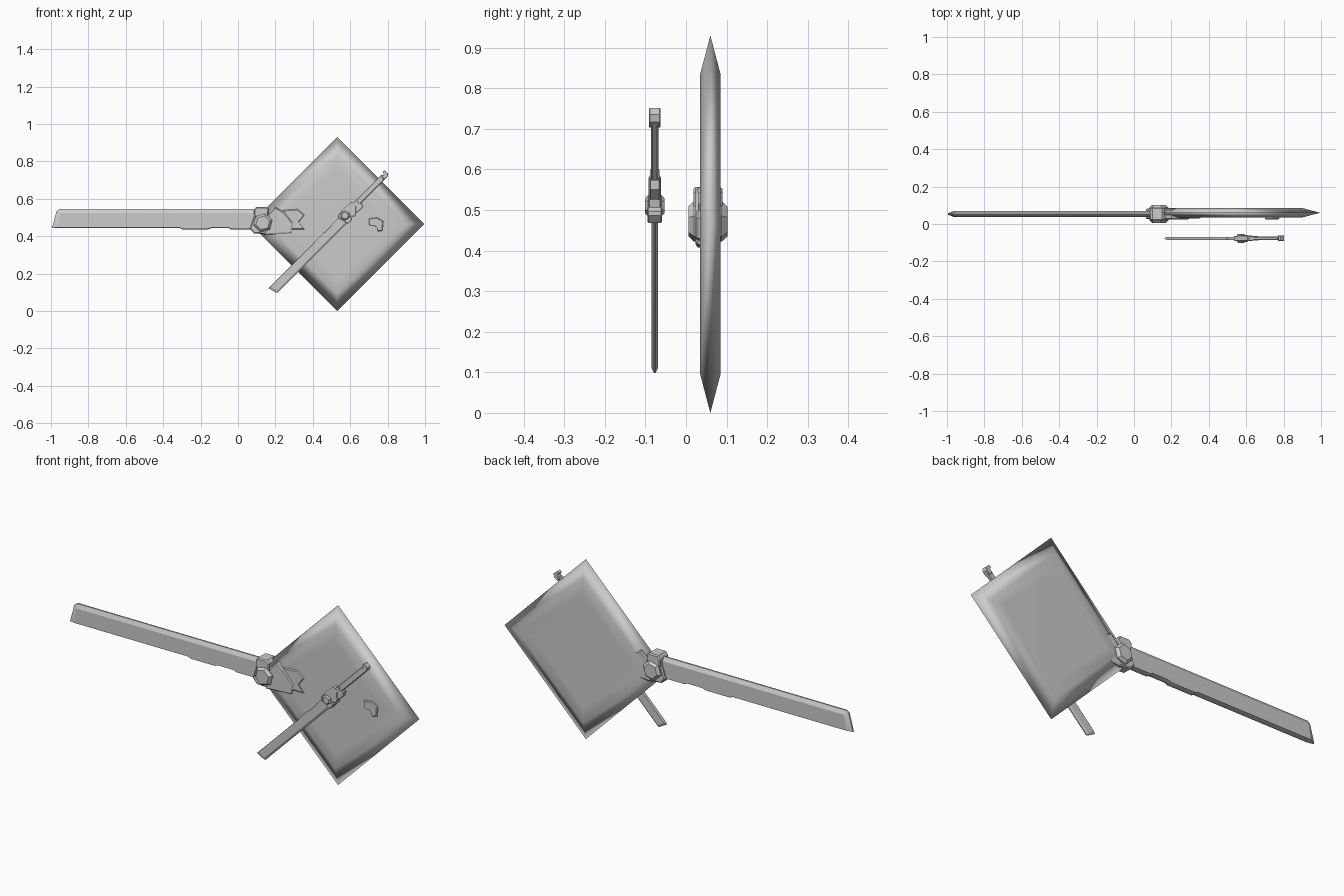
import bpy, bmesh, math
from mathutils import Matrix, Vector

if "Cube" in bpy.data.objects:
    bpy.data.objects.remove(bpy.data.objects["Cube"])

steel = bpy.data.materials.new("plain_grey")
steel.use_nodes = True
GREY = (0.6, 0.6, 0.6, 1)
steel.diffuse_color = GREY
steel.node_tree.nodes["Principled BSDF"].inputs["Base Color"].default_value = GREY


def slab(name, rings, y, matrix=Matrix(), smooth=180):
    """Symmetric slab: (outline, half thickness) rings, from the rim to the face."""
    bm = bmesh.new()
    stack = [(o, -h) for o, h in reversed(rings)]
    stack += [(o, h) for o, h in rings if h > 0]
    loops = [[bm.verts.new((x, y + dy, z)) for x, z in o] for o, dy in stack]
    count = len(loops[0])
    for a, b in zip(loops, loops[1:]):
        for i in range(count):
            j = (i + 1) % count
            bm.faces.new((a[i], a[j], b[j], b[i]))
    bm.faces.new(loops[0])
    bm.faces.new(loops[-1])
    bmesh.ops.transform(bm, matrix=matrix, verts=bm.verts)
    bmesh.ops.recalc_face_normals(bm, faces=bm.faces)
    mesh = bpy.data.meshes.new(name)
    bm.to_mesh(mesh)
    bm.free()
    mesh.materials.append(steel)
    obj = bpy.data.objects.new(name, mesh)
    bpy.context.collection.objects.link(obj)
    bpy.ops.object.select_all(action="DESELECT")
    obj.select_set(True)
    bpy.context.view_layer.objects.active = obj
    bpy.ops.object.shade_smooth_by_angle(angle=math.radians(smooth))
    return obj


def polygon(cx, cz, r, sides, turn=0):
    steps = [math.radians(turn) + math.tau * i / sides for i in range(sides)]
    return [(cx + r * math.cos(a), cz + r * math.sin(a)) for a in steps]


def shrink(outline, d):
    """Pull an outline towards its middle by about d on every side."""
    xs, zs = zip(*outline)
    cx, cz = (min(xs) + max(xs)) / 2, (min(zs) + max(zs)) / 2
    fx, fz = 1 - 2 * d / (max(xs) - min(xs)), 1 - 2 * d / (max(zs) - min(zs))
    return [(cx + (x - cx) * fx, cz + (z - cz) * fz) for x, z in outline]


def sword(prefix, matrix):
    y = 0.054

    def part(name, outline, rim, face, inset):
        rings = [(outline, rim), (shrink(outline, inset), face)]
        slab(prefix + name, rings, y, matrix, 20)

    # Blade: bevelled back and tip, stepped lower edge
    lower = [(-0.31, 0.444), (-0.3, 0.437), (-0.16, 0.437), (-0.14, 0.444),
             (-0.05, 0.444), (-0.04, 0.437), (0.1, 0.437)]
    outer = [(-0.995, 0.444)] + lower + [(0.1, 0.545), (-0.955, 0.545), (-0.97, 0.535)]
    inner = [(-0.965, 0.447)] + [(x, z + 0.003) for x, z in lower]
    inner += [(0.1, 0.525), (-0.945, 0.525), (-0.953, 0.52)]
    slab(prefix + "blade", [(outer, 0.004), (inner, 0.0155)], y, matrix, 20)

    # Guard: upper block, lower tail, hexagonal boss and wing
    part("guard_block", [(0.088, 0.5), (0.16, 0.5), (0.165, 0.545), (0.15, 0.557),
                         (0.098, 0.557), (0.085, 0.54)], 0.03, 0.036, 0.005)
    part("guard_tail", [(0.063, 0.44), (0.085, 0.415), (0.17, 0.41),
                        (0.18, 0.5), (0.09, 0.52)], 0.022, 0.028, 0.006)
    slab(prefix + "guard_boss", [(polygon(0.133, 0.472, 0.052, 6, 15), 0.034),
                                 (polygon(0.133, 0.472, 0.038, 6, 15), 0.048)],
         y, matrix, 20)
    part("guard_wing", [(0.14, 0.407), (0.285, 0.415), (0.295, 0.47), (0.245, 0.53),
                        (0.2, 0.556), (0.16, 0.515)], 0.025, 0.03, 0.008)

    # Handle: collar, grip and hooked pommel
    part("collar", [(0.24, 0.437), (0.355, 0.437), (0.325, 0.475), (0.355, 0.515),
                    (0.32, 0.545), (0.24, 0.54)], 0.02, 0.024, 0.005)
    part("grip", [(0.3, 0.437), (0.72, 0.437), (0.72, 0.498), (0.3, 0.498)],
         0.012, 0.0195, 0.006)
    part("pommel", [(0.7, 0.495), (0.7, 0.46), (0.74, 0.452), (0.748, 0.425),
                    (0.772, 0.43), (0.777, 0.48), (0.745, 0.5)], 0.024, 0.029, 0.004)


# Shield: square standing on its corner, tapering to a sharp rim
shield_rings = [(polygon(0.53, 0.465, r, 4), h)
                for r, h in ((0.465, 0), (0.37, 0.025), (0.29, 0.0255))]
slab("shield", shield_rings, 0.06)

# Long sword, and a half-size copy turned over in front of the shield
sword("long_sword_", Matrix())
hub = Vector((0.133, 0.054, 0.465))
place = (Matrix.Translation((0.57, -0.077, 0.513))
         @ Matrix.Rotation(math.radians(-45), 4, "Y")
         @ Matrix.Rotation(math.pi, 4, "X")
         @ Matrix.Scale(0.5, 4) @ Matrix.Translation(-hub))
sword("short_sword_", place)
